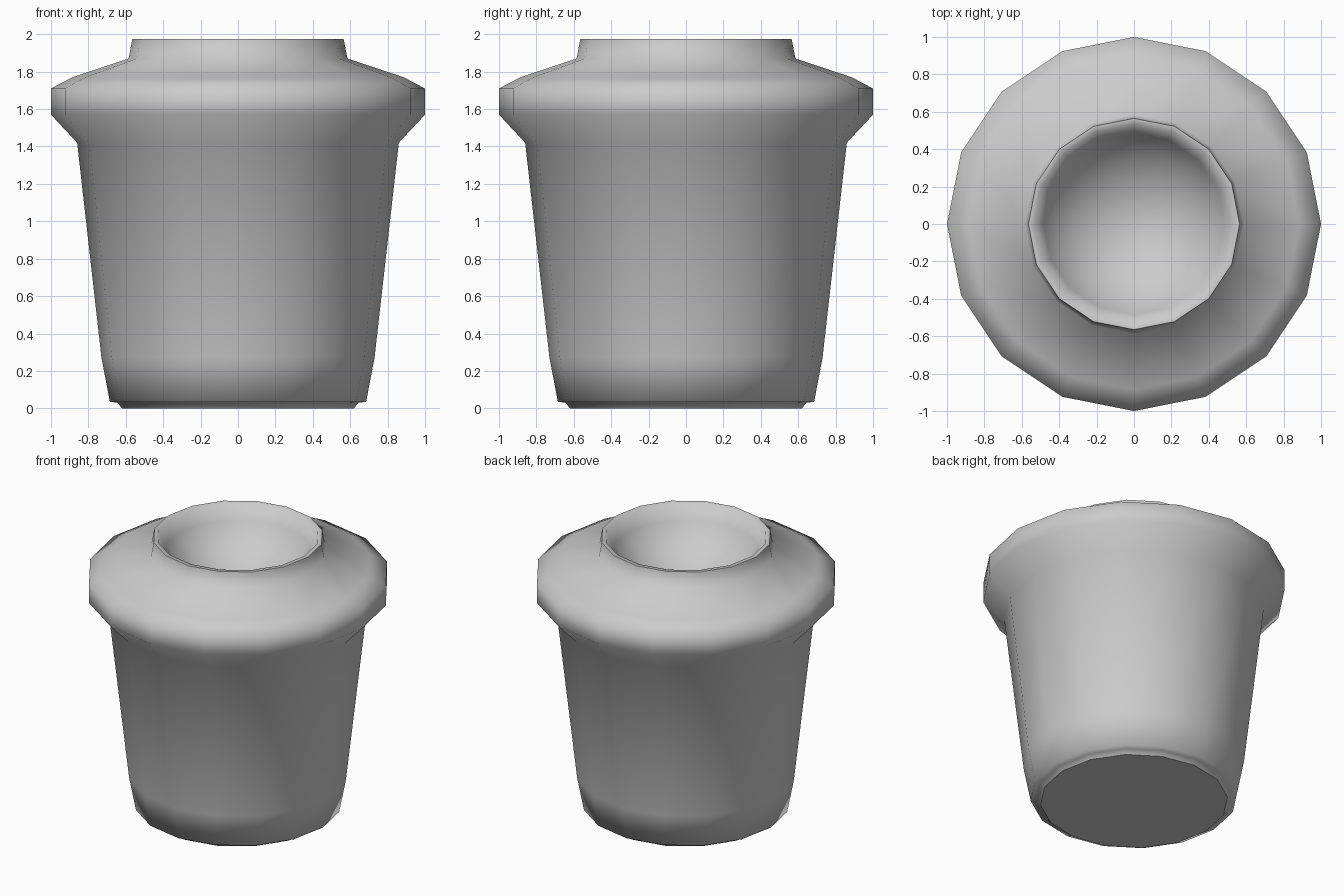
import bpy
import bmesh
from math import cos, sin, pi, radians

cube = bpy.data.objects.get("Cube")
if cube:
    bpy.data.objects.remove(cube, do_unlink=True)

SIDES = 16

grey = bpy.data.materials.new("light_grey")
grey.use_nodes = True
COLOUR = (0.6, 0.6, 0.6, 1)
grey.diffuse_color = COLOUR
grey.node_tree.nodes["Principled BSDF"].inputs["Base Color"].default_value = COLOUR

# Outer shell: foot, tapered body, flared collar, neck and lip
profile = [(0.62, 0), (0.645, 0.03), (0.685, 0.035), (0.73, 0.27),
           (0.86, 1.42), (1, 1.57), (1, 1.71), (0.885, 1.77),
           (0.585, 1.87), (0.565, 1.975), (0.535, 1.975)]

# Rounded hollow inside the neck
RIM, STEPS, STEEP = 0.535, 6, radians(70)
ball = RIM / sin(STEEP)
for i in range(STEPS - 1, 0, -1):
    a = STEEP * i / STEPS
    profile.append((ball * sin(a), 1.975 - ball * (cos(a) - cos(STEEP))))


def lathe(name, points, centre_z):
    """Turn a profile about z, with a flat base and a closed centre."""
    bm = bmesh.new()
    rings = [[bm.verts.new((r * cos(2 * pi * k / SIDES), r * sin(2 * pi * k / SIDES), z))
              for k in range(SIDES)] for r, z in points]
    centre = bm.verts.new((0, 0, centre_z))
    for k in range(SIDES):
        n = (k + 1) % SIDES
        for low, high in zip(rings, rings[1:]):
            bm.faces.new((low[k], low[n], high[n], high[k]))
        bm.faces.new((rings[-1][k], rings[-1][n], centre))
    bm.faces.new(rings[0][::-1])
    mesh = bpy.data.meshes.new(name)
    bm.to_mesh(mesh)
    bm.free()
    obj = bpy.data.objects.new(name, mesh)
    bpy.context.collection.objects.link(obj)
    return obj


cup = lathe("cup", profile, 1.975 - ball * (1 - cos(STEEP)))
cup.data.materials.append(grey)

# Smooth walls with crisp lip and foot
bpy.ops.object.select_all(action='DESELECT')
cup.select_set(True)
bpy.context.view_layer.objects.active = cup
bpy.ops.object.shade_smooth_by_angle(angle=radians(75))
base = max(cup.data.polygons, key=lambda p: len(p.vertices))
base.use_smooth = False
